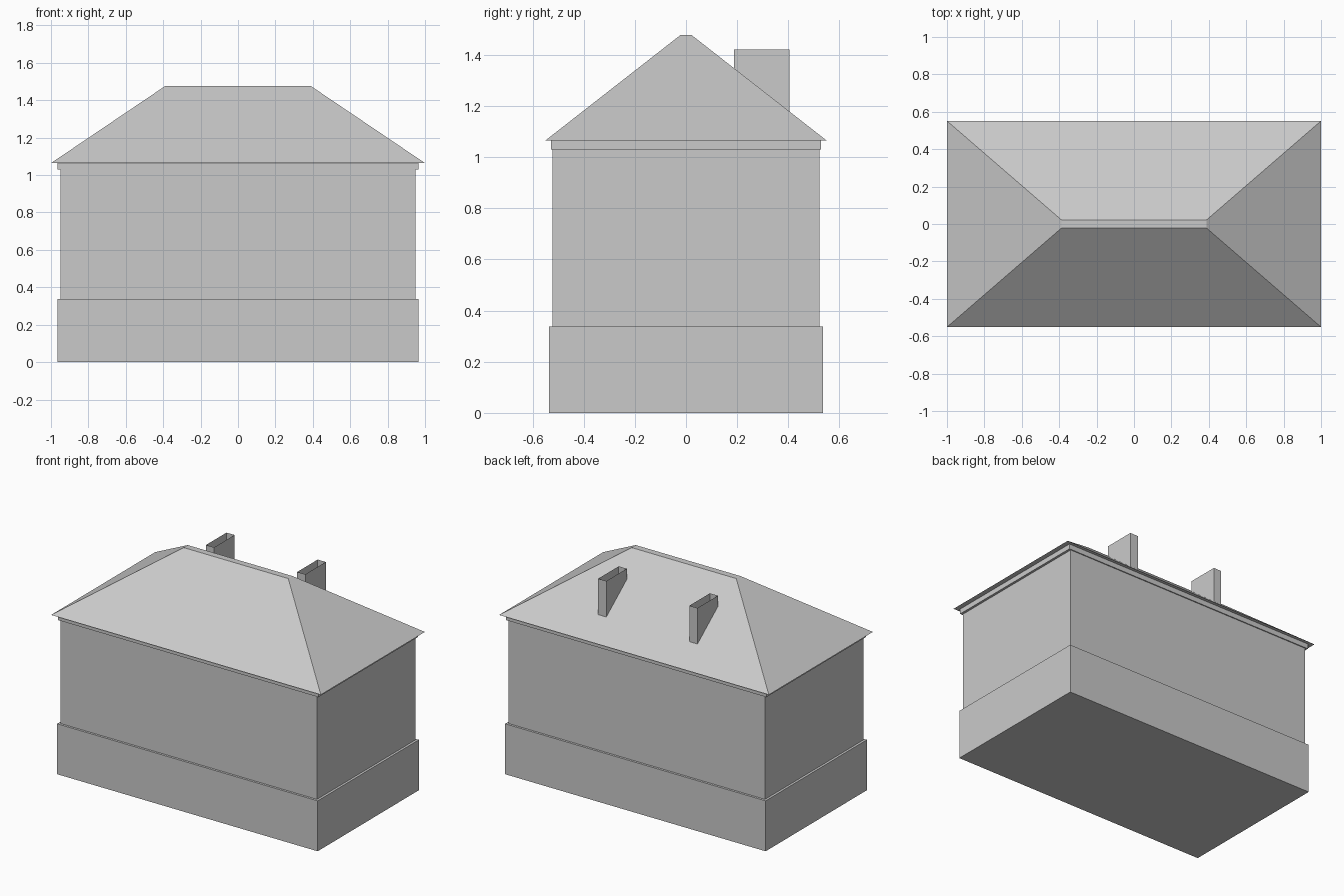
import bpy
import bmesh

cube = bpy.data.objects.get("Cube")
if cube:
    bpy.data.objects.remove(cube, do_unlink=True)

# Single plain grey finish
GREY = (0.59, 0.59, 0.59, 1.0)
grey = bpy.data.materials.new("plain_grey")
grey.use_nodes = True
grey.diffuse_color = GREY
grey.node_tree.nodes["Principled BSDF"].inputs["Base Color"].default_value = GREY

# Half extents (x, y) and heights that the roof and chimneys share
EAVES, EAVES_Z = (1.0, 0.551), 1.064
RIDGE, RIDGE_Z = (0.388, 0.022), 1.477


def roof_height(y):
    """Height of the long roof slopes at depth y."""
    t = (abs(y) - RIDGE[1]) / (EAVES[1] - RIDGE[1])
    return RIDGE_Z + t * (EAVES_Z - RIDGE_Z)


def rectangle(x0, x1, y0, y1):
    return [(x0, y0), (x1, y0), (x1, y1), (x0, y1)]


def centred(half):
    return rectangle(-half[0], half[0], -half[1], half[1])


def loft(name, lower, upper, capped=True):
    """Join a lower and an upper ring of points with flat sides."""
    bm = bmesh.new()
    low = [bm.verts.new(p) for p in lower]
    top = [bm.verts.new(p) for p in upper]
    for i in range(len(low)):
        j = (i + 1) % len(low)
        bm.faces.new((low[i], low[j], top[j], top[i]))
    if capped:
        bm.faces.new(low[::-1])
        bm.faces.new(top)
    mesh = bpy.data.meshes.new(name)
    bm.to_mesh(mesh)
    bm.free()
    mesh.materials.append(grey)
    obj = bpy.data.objects.new(name, mesh)
    bpy.context.collection.objects.link(obj)
    return obj


def block(name, half_low, z_low, half_top, z_top):
    return loft(name,
                [(x, y, z_low) for x, y in centred(half_low)],
                [(x, y, z_top) for x, y in centred(half_top)])


# Body: plinth, slightly recessed walls, cornice under the eaves
for name, half, z_low, z_top in (
        ("plinth", (0.966, 0.536), 0.0, 0.338),
        ("walls", (0.95, 0.521), 0.338, 1.03),
        ("cornice", (0.966, 0.528), 1.03, EAVES_Z)):
    block(name, half, z_low, half, z_top)

# Hipped roof with a narrow flat ridge
block("hipped_roof", EAVES, EAVES_Z, RIDGE, RIDGE_Z)

# Open-topped thin chimneys that end on the back slope
for name, x in (("left_chimney", 0.338), ("right_chimney", -0.338)):
    ring = rectangle(x - 0.03, x + 0.03, 0.187, 0.404)
    loft(name,
         [(px, py, roof_height(py)) for px, py in ring],
         [(px, py, 1.42) for px, py in ring],
         capped=False)
